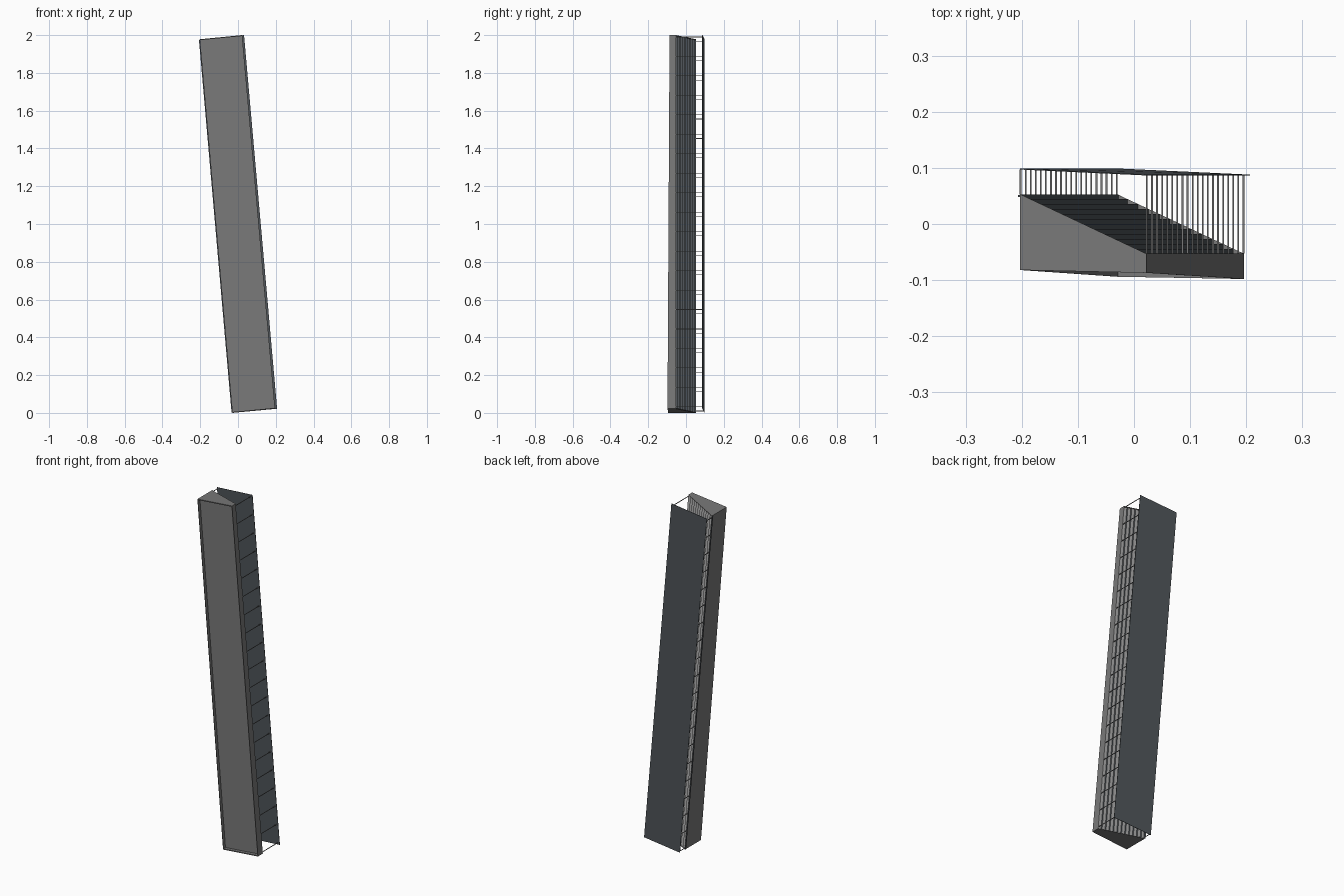
import bpy
import bmesh
from mathutils import Vector, Matrix

cube = bpy.data.objects.get("Cube")
if cube:
    bpy.data.objects.remove(cube, do_unlink=True)


def material(name, color):
    mat = bpy.data.materials.new(name)
    mat.use_nodes = True
    mat.diffuse_color = (*color, 1)
    mat.node_tree.nodes["Principled BSDF"].inputs["Base Color"].default_value = (*color, 1)
    return mat


GREY = material("concrete_grey", (0.19, 0.19, 0.19))
LIGHT = material("light_grey", (0.45, 0.45, 0.45))
SLATE = material("slate_blue", (0.078, 0.09, 0.1))

# Edges of the leaning column: bottom point and top point of each
FRONT_LEFT = Vector((-0.03, -0.094, 0.0)), Vector((-0.203, -0.082, 1.978))
FRONT_RIGHT = Vector((0.196, -0.098, 0.022)), Vector((0.022, -0.087, 2.0))
BACK_RIGHT = Vector((0.196, -0.053, 0.022)), Vector((0.022, -0.053, 2.0))
BACK_LEFT = Vector((-0.03, 0.053, 0.0)), Vector((-0.203, 0.053, 1.978))
PANEL_RIGHT = Vector((0.207, 0.086, 0.022)), Vector((0.032, 0.086, 2.0))
PANEL_LEFT = Vector((-0.03, 0.097, 0.0)), Vector((-0.203, 0.097, 1.978))


def along(edge, t):
    return edge[0].lerp(edge[1], t)


def part(edge, t0, t1):
    return along(edge, t0), along(edge, t1)


def stair_edge(u, v):
    """Long edge at u across the width, with its depth taken from v."""
    points = []
    for left, right in zip(BACK_LEFT, BACK_RIGHT):
        p = left.lerp(right, u)
        p.y = left.lerp(right, v).y
        points.append(p)
    return points


def make(name, bm, *mats):
    bmesh.ops.recalc_face_normals(bm, faces=bm.faces)
    mesh = bpy.data.meshes.new(name)
    bm.to_mesh(mesh)
    bm.free()
    for mat in mats:
        mesh.materials.append(mat)
    obj = bpy.data.objects.new(name, mesh)
    bpy.context.collection.objects.link(obj)


def bar(bm, a, b, width):
    d = b - a
    rot = d.to_track_quat('Z', 'Y').to_matrix().to_4x4()
    size = Matrix.Diagonal((width, width, d.length, 1))
    bmesh.ops.create_cube(bm, size=1, matrix=Matrix.Translation((a + b) / 2) @ rot @ size)


def loft(edges):
    bm = bmesh.new()
    low, high = [[bm.verts.new(e[i]) for e in edges] for i in (0, 1)]
    bm.faces.new(low)
    bm.faces.new(high)
    n = len(edges)
    sides = [bm.faces.new((low[i], low[(i + 1) % n], high[(i + 1) % n], high[i]))
             for i in range(n)]
    bmesh.ops.recalc_face_normals(bm, faces=bm.faces)
    return bm, sides


# Column with a stepped back: light treads face back, slate risers face sideways
STEPS = 12
stairs = []
for i in range(STEPS, 0, -1):
    stairs.append(stair_edge(i / STEPS, i / STEPS))
    stairs.append(stair_edge(max((i - 1) / STEPS, 0.01), i / STEPS))
stairs += [stair_edge(0.01, 0), stair_edge(0, 0)]
CAP = 0.0015
outline = [part(e, CAP, 1 - CAP) for e in [FRONT_LEFT, FRONT_RIGHT] + stairs]
bm, sides = loft(outline)
for face in sides[2:-1]:
    face.material_index = 2 if face.normal.x > 0.7 else 1

# Recessed front
bmesh.ops.inset_region(bm, faces=[sides[0]], thickness=0.003)
recess = bmesh.ops.extrude_discrete_faces(bm, faces=[sides[0]])
bmesh.ops.translate(bm, verts=recess["faces"][0].verts, vec=(0, 0.02, 0))
make("column_body", bm, GREY, LIGHT, SLATE)

# Plain plates closing both ends
for name, t0, t1 in (("bottom_cap", 0, CAP), ("top_cap", 1 - CAP, 1)):
    bm, sides = loft([part(e, t0, t1)
                      for e in (FRONT_LEFT, FRONT_RIGHT, BACK_RIGHT, BACK_LEFT)])
    make(name, bm, GREY)

# Narrow trim along the left back edge
bm = bmesh.new()
bar(bm, *[p + Vector((-0.002, -0.003, 0)) for p in part(BACK_LEFT, CAP, 1 - CAP)], 0.004)
make("left_edge_trim", bm, SLATE)

# Flat sheet standing behind the column
back = Vector((0, 0.002, 0))
bm, sides = loft((PANEL_LEFT, PANEL_RIGHT,
                  [p + back for p in PANEL_RIGHT], [p + back for p in PANEL_LEFT]))
make("back_panel", bm, SLATE)

# Struts carrying the panel on both sides
STRUTS = 20
for name, start, end in (("left_struts", BACK_LEFT, PANEL_LEFT),
                         ("right_struts", BACK_RIGHT, PANEL_RIGHT)):
    bm = bmesh.new()
    for i in range(STRUTS):
        t = 0.005 + 0.99 * i / (STRUTS - 1)
        a, b = along(start, t), along(end, t)
        b.x = a.x
        bar(bm, a, b, 0.003)
    make(name, bm, GREY)
